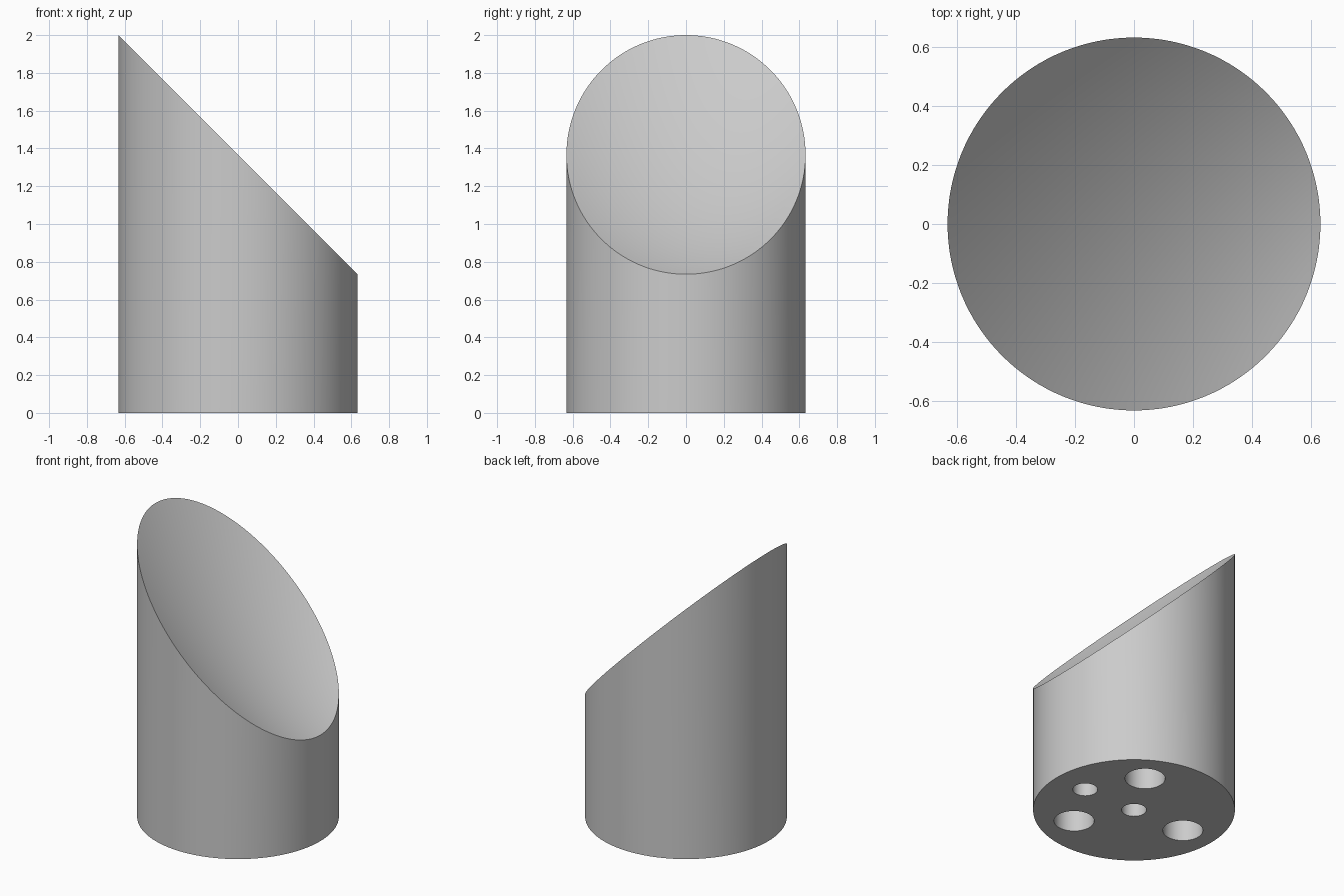
import bpy
import bmesh
import math
from mathutils import Matrix, Vector

cube = bpy.data.objects.get("Cube")
if cube:
    bpy.data.objects.remove(cube, do_unlink=True)

RADIUS = 0.633        # cylinder radius
MID_HEIGHT = 1.367    # rim height on the axis
FOCAL = 1.266         # reflected focal length of the dished face
SEGMENTS = 128
RINGS = 24
HOLE_DEPTH = 0.3

metal = bpy.data.materials.new("grey metal")
metal.use_nodes = True
grey = (0.6, 0.6, 0.6, 1.0)
metal.diffuse_color = grey
metal.node_tree.nodes["Principled BSDF"].inputs["Base Color"].default_value = grey


def make_object(name, bm):
    bmesh.ops.recalc_face_normals(bm, faces=bm.faces)
    mesh = bpy.data.meshes.new(name)
    bm.to_mesh(mesh)
    bm.free()
    obj = bpy.data.objects.new(name, mesh)
    bpy.context.collection.objects.link(obj)
    mesh.materials.append(metal)
    return obj


# Cylinder body: spin the wall and top profile, then close the base
bm = bmesh.new()
profile = [(RADIUS, 0)] + [(RADIUS * i / RINGS, 1) for i in range(RINGS, -1, -1)]
verts = [bm.verts.new((r, 0, z)) for r, z in profile]
edges = [bm.edges.new(pair) for pair in zip(verts, verts[1:])]
bmesh.ops.spin(bm, geom=verts + edges, cent=(0, 0, 0), axis=(0, 0, 1),
               angle=math.tau, steps=SEGMENTS)
bmesh.ops.remove_doubles(bm, verts=bm.verts, dist=0.0001)
bmesh.ops.holes_fill(bm, edges=[e for e in bm.edges if e.is_boundary], sides=0)

# Off-axis parabolic top with a straight 45 degree rim
for v in bm.verts:
    if v.co.z > 0.5:
        dish = (RADIUS ** 2 - v.co.xy.length_squared) / (2 * FOCAL)
        v.co.z = MID_HEIGHT - v.co.x - dish
body = make_object("mirror_body", bm)

# Blind holes in the base: three mounting holes and two locating holes
holes = [(0.4, math.radians(a), 0.126) for a in (60, 180, 300)]
holes += [(0.0, 0.0, 0.078), (0.4, 0.0, 0.078)]
bm = bmesh.new()
for dist, angle, radius in holes:
    place = Vector((dist * math.cos(angle), dist * math.sin(angle), 0))
    bmesh.ops.create_cone(bm, cap_ends=True, segments=48, radius1=radius,
                          radius2=radius, depth=2 * HOLE_DEPTH,
                          matrix=Matrix.Translation(place))
cutter = make_object("hole_cutter", bm)
cutter.hide_render = True

cut = body.modifiers.new("base_holes", 'BOOLEAN')
cut.operation = 'DIFFERENCE'
cut.solver = 'EXACT'
cut.object = cutter

bpy.ops.object.select_all(action='DESELECT')
body.select_set(True)
bpy.context.view_layer.objects.active = body
bpy.ops.object.modifier_apply(modifier=cut.name)
bpy.data.objects.remove(cutter, do_unlink=True)
bpy.ops.object.shade_smooth_by_angle(angle=math.radians(30))
